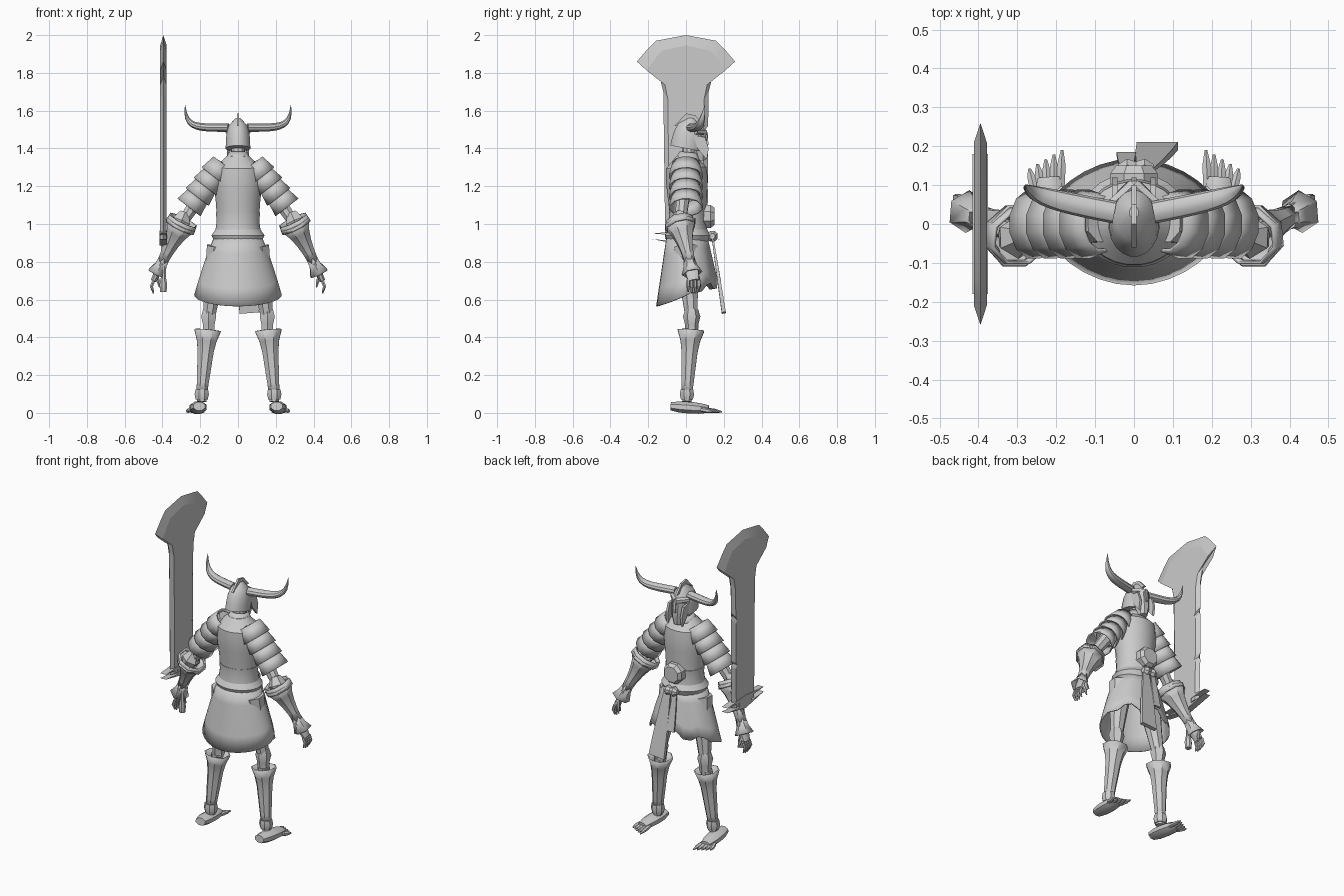
import bpy, bmesh, math
from mathutils import Vector

cube = bpy.data.objects.get("Cube")
if cube:
    bpy.data.objects.remove(cube, do_unlink=True)

steel = bpy.data.materials.new("steel grey")
steel.use_nodes = True
grey = (.6, .6, .6, 1)
steel.diffuse_color = grey
steel.node_tree.nodes["Principled BSDF"].inputs["Base Color"].default_value = grey

ALONG_X, ALONG_Y, ALONG_Z = Vector((1, 0, 0)), Vector((0, 1, 0)), Vector((0, 0, 1))


def finish(name, bm, mirror=False, shell=False, smooth_angle=35):
    """Turn a bmesh into a shaded object, optionally hollow and mirrored."""
    bmesh.ops.recalc_face_normals(bm, faces=bm.faces)
    mesh = bpy.data.meshes.new(name)
    bm.to_mesh(mesh)
    bm.free()
    mesh.materials.append(steel)
    ob = bpy.data.objects.new(name, mesh)
    bpy.context.collection.objects.link(ob)
    bpy.ops.object.select_all(action='DESELECT')
    ob.select_set(True)
    bpy.context.view_layer.objects.active = ob
    bpy.ops.object.shade_smooth_by_angle(angle=math.radians(smooth_angle))
    if shell:
        solidify = ob.modifiers.new("shell", 'SOLIDIFY')
        solidify.thickness = .008
        solidify.offset = -1
    if mirror:
        ob.modifiers.new("mirror", 'MIRROR')


def skin(bm, rings, caps):
    """Join matching vertex rings with quads."""
    count = len(rings[0])
    for lower, upper in zip(rings, rings[1:]):
        for i in range(count):
            j = (i + 1) % count
            bm.faces.new((lower[i], lower[j], upper[j], upper[i]))
    if caps:
        bm.faces.new(rings[0])
        bm.faces.new(rings[-1])


def tube(name, points, radii, sides=8, depth=1, mirror=True, ref=ALONG_Y, shell=False):
    """Loft elliptical sections along points; depth scales them along ref."""
    bm = bmesh.new()
    last = len(points) - 1
    rings = []
    for k, (point, radius) in enumerate(zip(points, radii)):
        tangent = (points[min(k + 1, last)] - points[max(k - 1, 0)]).normalized()
        v = (ref - ref.dot(tangent) * tangent).normalized()
        u = v.cross(tangent)
        ring = []
        for i in range(sides):
            angle = 2 * math.pi * (i + .5) / sides
            offset = u * math.cos(angle) + v * depth * math.sin(angle)
            ring.append(bm.verts.new(point + radius * offset))
        rings.append(ring)
    skin(bm, rings, not shell)
    finish(name, bm, mirror, shell)


def limb(name, start, end, radii, **options):
    """A straight tube with evenly spaced radii."""
    start, end = Vector(start), Vector(end)
    steps = len(radii) - 1
    tube(name, [start.lerp(end, k / steps) for k in range(steps + 1)], radii, **options)


def plate(name, outline, x, thickness, mirror=False):
    """Extrude a (y, z) outline sideways, centred on x."""
    bm = bmesh.new()
    rings = [[bm.verts.new((x + side * thickness / 2, y, z)) for y, z in outline]
             for side in (-1, 1)]
    skin(bm, rings, True)
    finish(name, bm, mirror)


# Great sword: symmetric outline, two nicks on one edge, bevelled sides
sword_x, blade_root = -.395, .92
half = [(.11, blade_root), (.12, 1.7), (.14, 1.78), (.26, 1.86), (.2, 1.93), (.16, 1.97)]
nicks = [(.117 - (.015 if d == 0 else 0), z + .02 * d) for z in (1.2, 1.5) for d in (-1, 0, 1)]
edge = half[:1] + nicks + half[1:] + [(0, 2)] + [(-y, z) for y, z in reversed(half)]
bm = bmesh.new()
blade_rings = []
for side in (-1, 0, 1):
    inset = .05 * abs(side)
    blade_rings.append([bm.verts.new((sword_x + .017 * side, y * (1 - 4 * inset),
                                      z - (z - blade_root) * inset)) for y, z in edge])
skin(bm, blade_rings, True)
finish("sword_blade", bm, smooth_angle=10)
guard_half = [(.18, .95), (.06, .94), (.06, .91), (.18, .92)]
guard = [(0, .965)] + guard_half + [(0, .885)] + [(-y, z) for y, z in reversed(guard_half)]
plate("sword_guard", guard, sword_x, .04)
limb("sword_grip", (sword_x, .01, blade_root), (sword_x, .01, .64),
     [.014] * 6 + [.022, .018], mirror=False)

# Torso: cuirass, waist band, belt and belly disc
body = dict(sides=24, mirror=False, depth=.86)
limb("cuirass", (0, .01, 1.05), (0, 0, 1.36), [.114, .118, .125, .13, .125, .06], **body)
limb("waist_band", (0, .01, .97), (0, .01, 1.06), [.12, .114, .118], **body)
limb("belt", (0, .01, .91), (0, .01, .97), [.128, .142, .12], **body)
limb("belly_disc", (0, .09, 1.04), (0, .15, 1.04), [.066, .066, .066, .05],
     mirror=False, ref=ALONG_X)

# Skirt: flared cloth, pointed low at the back, ragged and raised at the front
bm = bmesh.new()
skirt_rings = [[] for level in range(5)]
for i in range(32):
    angle = math.pi * i / 16
    c, s = math.cos(angle), math.sin(angle)
    hem = .625 + .06 * s
    if s > 0:
        hem += s * (.015 if i % 4 < 2 else -.025)
    for level, ring in enumerate(skirt_rings):
        t = level / 4
        x = c * (.125 + .107 * t ** .85)
        y = s * (.108 + .055 * t) * (1 - .15 * t * c * c)
        ring.append(bm.verts.new((x, y + .005, .935 + (hem - .935) * t)))
skin(bm, skirt_rings, False)
finish("skirt", bm, shell=True)

# Sash: knot and two hanging cloth tails
limb("sash_knot", (-.04, .14, .935), (.05, .14, .935), [.015, .03, .022, .03, .015], mirror=False)
cloth = dict(sides=4, depth=.2, mirror=False)
limb("sash_long_tail", (.03, .14, .93), (.06, .2, .53), [.03, .05, .065, .075], **cloth)
limb("sash_short_tail", (-.02, .14, .93), (-.02, .18, .7), [.02, .03, .035], **cloth)

# Neck, helmet and face
limb("neck", (0, .01, 1.3), (0, .02, 1.45), [.04, .035], sides=10, mirror=False)
limb("collar", (0, .01, 1.33), (0, .015, 1.38), [.075, .05], sides=12, mirror=False, shell=True)
limb("helmet", (0, 0, 1.4), (0, .03, 1.56), [.066, .065, .061, .05, .012],
     sides=20, depth=1.3, mirror=False)
limb("face", (0, .08, 1.335), (0, .06, 1.47), [.025, .04, .046, .05], mirror=False)
plate("cheek_guards", [(.04, 1.47), (.1, 1.46), (.12, 1.4), (.11, 1.34), (.06, 1.4)],
      .05, .014, mirror=True)
plate("nose_guard", [(.08, 1.5), (.11, 1.49), (.12, 1.42), (.1, 1.41)], 0, .014)
limb("brow", (0, .1, 1.485), (.058, .05, 1.49), [.018, .015], sides=6, ref=ALONG_Z)
plate("helmet_crest", [(-.06, 1.52), (0, 1.585), (.05, 1.575), (.1, 1.52)], 0, .012)

# Horns: sweep out, then turn up to a point
sweep = [k / 10 for k in range(11)]
tube("horns", [Vector((.05 + .23 * math.sin(t * math.pi / 2), .03 + .07 * t, 1.51 + .12 * t ** 4))
               for t in sweep],
     [.001 + .022 * (1 - t ** 3) for t in sweep], sides=10, depth=1.25)

# Joints shared by the armour of arms and legs
shoulder, elbow = Vector((.08, 0, 1.32)), Vector((.3, -.03, 1))
wrist, knuckle = Vector((.4, .02, .8)), Vector((.447, .04, .7))
hip, knee, ankle = Vector((.1, 0, .88)), Vector((.155, .03, .5)), Vector((.192, .005, .1))

# Shoulder plates: overlapping lames down the arm
sleeve_end = Vector((.25, 0, 1.1))
for k in range(4):
    limb("shoulder_lame_%d" % (k + 1), shoulder.lerp(sleeve_end, k / 4),
         shoulder.lerp(sleeve_end, (k + 1.2) / 4), [.064, .08], sides=12, depth=1.15, shell=True)

# Arms: flared bracers over slim forearms, wrist cuffs
limb("upper_arms", shoulder, elbow, [.05, .045, .036, .03])
limb("elbow_guards", elbow + Vector((-.02, 0, .06)), elbow + Vector((.02, -.01, -.03)),
     [.03, .055, .035], sides=6)
limb("bracers", elbow, wrist, [.088, .06, .044, .034, .03], shell=True)
limb("bracer_rims", elbow.lerp(wrist, -.1), elbow.lerp(wrist, .08), [.084, .09],
     depth=.9, shell=True)
limb("forearms", elbow, wrist, [.028, .024])
limb("wrist_cuffs", wrist.lerp(elbow, .1), wrist.lerp(knuckle, .6), [.03, .036, .056],
     sides=6, shell=True)

# Hands: palm, four curled fingers and a thumb
limb("palms", wrist, knuckle, [.018, .02, .016], depth=1.9)
for k in range(4):
    base = knuckle + ALONG_Y * .019 * (k - 1.5)
    tip = base - ALONG_Z * (.072 - .008 * abs(k - 1.5))
    bend = base.lerp(tip, .5) + ALONG_X * .011
    tube("finger_%d" % (k + 1), [base, bend, tip], [.009, .009, .004], sides=6)
limb("thumbs", (.43, .06, .73), (.415, .075, .665), [.009, .01, .004], sides=6)

# Legs: thighs, knee guards, flared greaves and ankle rings
limb("thighs", hip, knee, [.07, .06, .046, .034])
limb("knee_guards", knee + ALONG_Z * .05, knee - ALONG_Z * .07, [.034, .046, .036, .034], sides=6)
greave_top = knee.lerp(ankle, .16)
limb("greaves", greave_top, ankle, [.076, .056, .046, .042, .038, .034, .03], shell=True)
limb("shins", greave_top, ankle - ALONG_Z * .04, [.036, .027])
limb("ankle_rings", ankle + ALONG_Z * .025, ankle - ALONG_Z * .03, [.036, .041, .034])

# Feet: armoured instep and fanned toes
limb("insteps", (.205, -.08, .035), (.22, .12, .02), [.034, .046, .048, .044, .03],
     depth=.7, ref=ALONG_Z)
for k in range(5):
    base = Vector((.19 + .016 * k, .08, .018))
    tip = Vector((.185 + .021 * k, .19 - .012 * k, .006))
    limb("toe_%d" % (k + 1), base, tip, [.012, .013, .012, .004], sides=6, ref=ALONG_Z)
